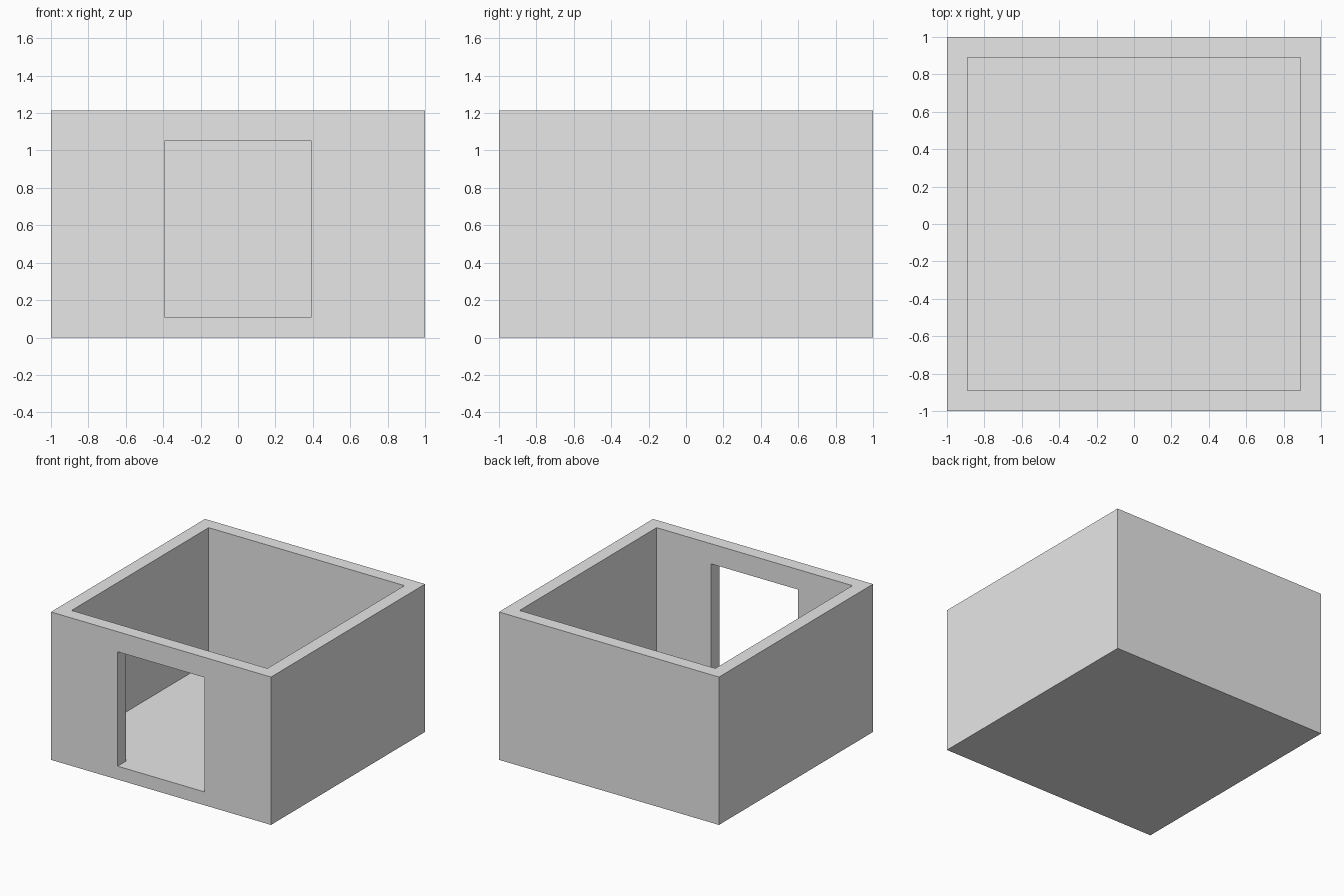
import bpy
import bmesh
from mathutils import Matrix, Vector

cube = bpy.data.objects.get("Cube")
if cube:
    bpy.data.objects.remove(cube, do_unlink=True)

HEIGHT = 1.215
WALL = 0.11
DOOR_HALF = 0.394
DOOR_TOP = 1.05

# Single plain grey
grey = bpy.data.materials.new("plain_grey")
grey.use_nodes = True
colour = (0.8, 0.8, 0.8, 1)
grey.diffuse_color = colour
grey.node_tree.nodes["Principled BSDF"].inputs["Base Color"].default_value = colour


def box(name, low, high):
    """Box between two opposite corners."""
    low, high = Vector(low), Vector(high)
    bm = bmesh.new()
    bmesh.ops.create_cube(
        bm, size=1,
        matrix=Matrix.Translation((low + high) / 2) @ Matrix.Diagonal((*(high - low), 1)))
    mesh = bpy.data.meshes.new(name)
    bm.to_mesh(mesh)
    bm.free()
    mesh.materials.append(grey)
    obj = bpy.data.objects.new(name, mesh)
    bpy.context.collection.objects.link(obj)
    return obj


# Solid block, hollowed into an open-topped room with a floor
room = box("room_shell", (-1, -1, 0), (1, 1, HEIGHT))
inner = 1 - WALL
hollow = box("hollow_cutter", (-inner, -inner, WALL), (inner, inner, HEIGHT + 1))

# Doorway through the front wall, level with the floor
doorway = box("doorway_cutter", (-DOOR_HALF, -2, WALL), (DOOR_HALF, 0, DOOR_TOP))

bpy.context.view_layer.objects.active = room
for cutter in (hollow, doorway):
    cutter.hide_render = True
    cut = room.modifiers.new(cutter.name, 'BOOLEAN')
    cut.operation = 'DIFFERENCE'
    cut.solver = 'EXACT'
    cut.object = cutter
    bpy.ops.object.modifier_apply(modifier=cut.name)
    bpy.data.objects.remove(cutter, do_unlink=True)
